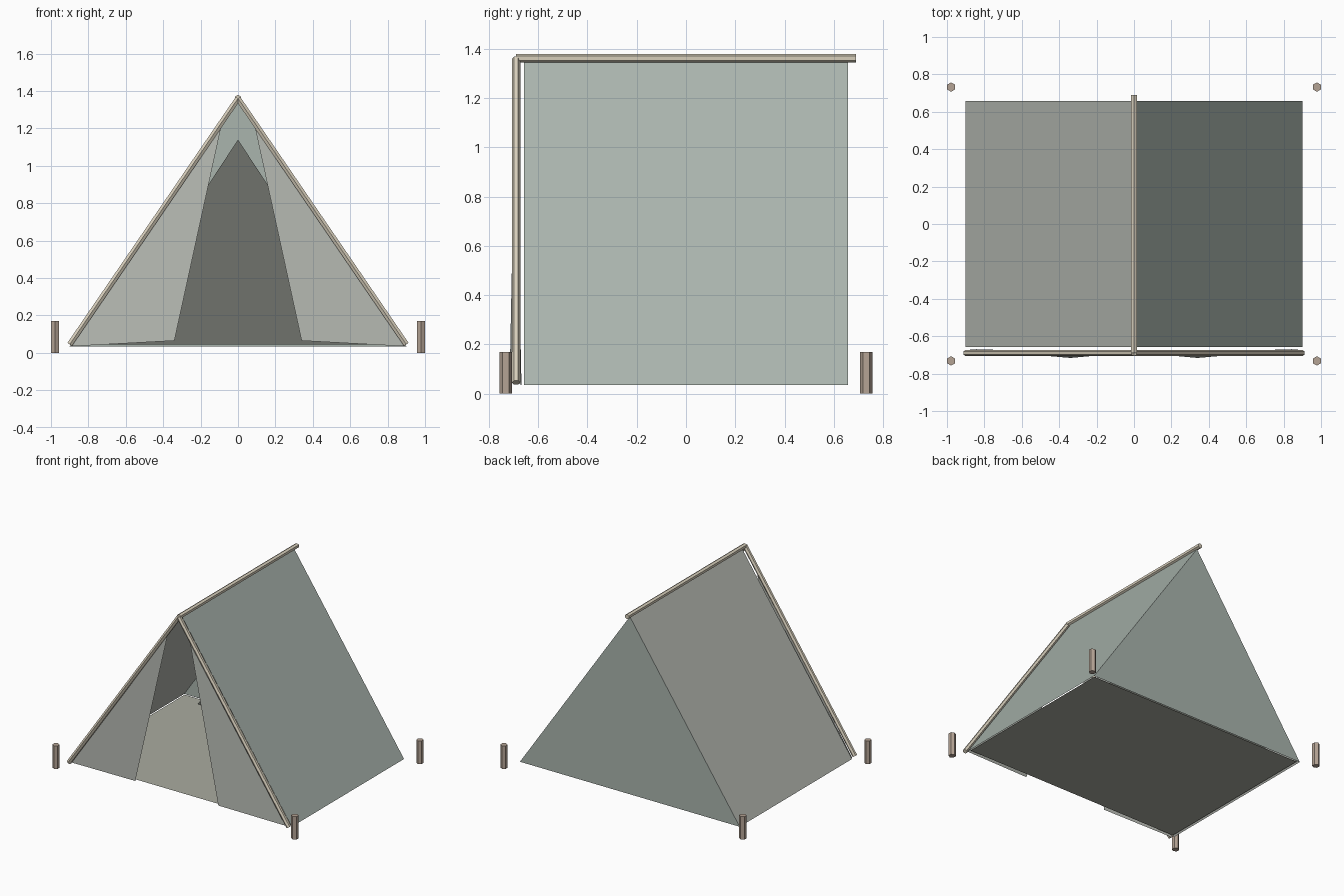
import bpy
from mathutils import Vector

if "Cube" in bpy.data.objects:
    bpy.data.objects.remove(bpy.data.objects["Cube"])


def material(name, rgb):
    m = bpy.data.materials.new(name)
    m.diffuse_color = (*rgb, 1)
    m.use_nodes = True
    m.node_tree.nodes["Principled BSDF"].inputs["Base Color"].default_value = m.diffuse_color
    return m


SAGE = material("sage_canvas", (0.40, 0.46, 0.42))
GREY = material("grey_canvas", (0.47, 0.49, 0.45))
FLOOR = material("floor_cloth", (0.40, 0.41, 0.35))
DARK = material("dark_lining", (0.16, 0.17, 0.15))
POLE = material("pole_wood", (0.68, 0.62, 0.50))
PEG = material("peg_wood", (0.46, 0.37, 0.30))


def sheet(name, corners, mat):
    """Single flat cloth panel."""
    mesh = bpy.data.meshes.new(name)
    mesh.from_pydata(corners, [], [range(len(corners))])
    mesh.materials.append(mat)
    obj = bpy.data.objects.new(name, mesh)
    bpy.context.collection.objects.link(obj)
    return obj


def rod(name, a, b, radius, mat):
    """Six-sided rod between two points."""
    a, b = Vector(a), Vector(b)
    d = b - a
    bpy.ops.mesh.primitive_cylinder_add(vertices=6, radius=radius, depth=d.length,
                                        location=(a + b) / 2)
    obj = bpy.context.object
    obj.rotation_euler = Vector((0, 0, 1)).rotation_difference(d).to_euler()
    obj.name = name
    obj.data.materials.append(mat)
    return obj


W, Y, Z0, Z1 = 0.90, 0.657, 0.035, 1.35

# mirrored parts: roof panels, door flaps, front poles, pegs
for s, side, mat in ((-1, "left", GREY), (1, "right", SAGE)):
    roof = [(0, -Y, Z1), (s * W, -Y, Z0), (s * W, Y, Z0), (0, Y, Z1)]
    sheet(f"{side}_roof", roof[::s], mat)
    flap = [(s * 0.087, -0.693, 1.222), (s * 0.895, -0.668, Z0), (s * 0.34, -0.716, 0.065)]
    sheet(f"{side}_door_flap", flap[::-s], GREY)
    rod(f"{side}_front_pole", (s * 0.9, -0.69, 0.045), (0, -0.69, 1.36), 0.017, POLE)
    for y, end in ((-0.732, "front"), (0.732, "back")):
        rod(f"{side}_{end}_peg", (s * 0.978, y, 0), (s * 0.978, y, 0.17), 0.025, PEG)

# ridge pole
rod("ridge_pole", (0, -0.69, 1.362), (0, 0.69, 1.362), 0.018, POLE)

# back wall, dark inner panel and floor
sheet("back_wall", [(W, Y, Z0), (-W, Y, Z0), (0, Y, Z1)], SAGE)
sheet("inner_back_panel", [(-0.72, 0.56, 0.045), (0.72, 0.56, 0.045), (0, 0.56, 1.14)], DARK)
sheet("floor", [(-0.885, -0.65, 0.04), (0.885, -0.65, 0.04),
                (0.885, 0.64, 0.04), (-0.885, 0.64, 0.04)], FLOOR)
